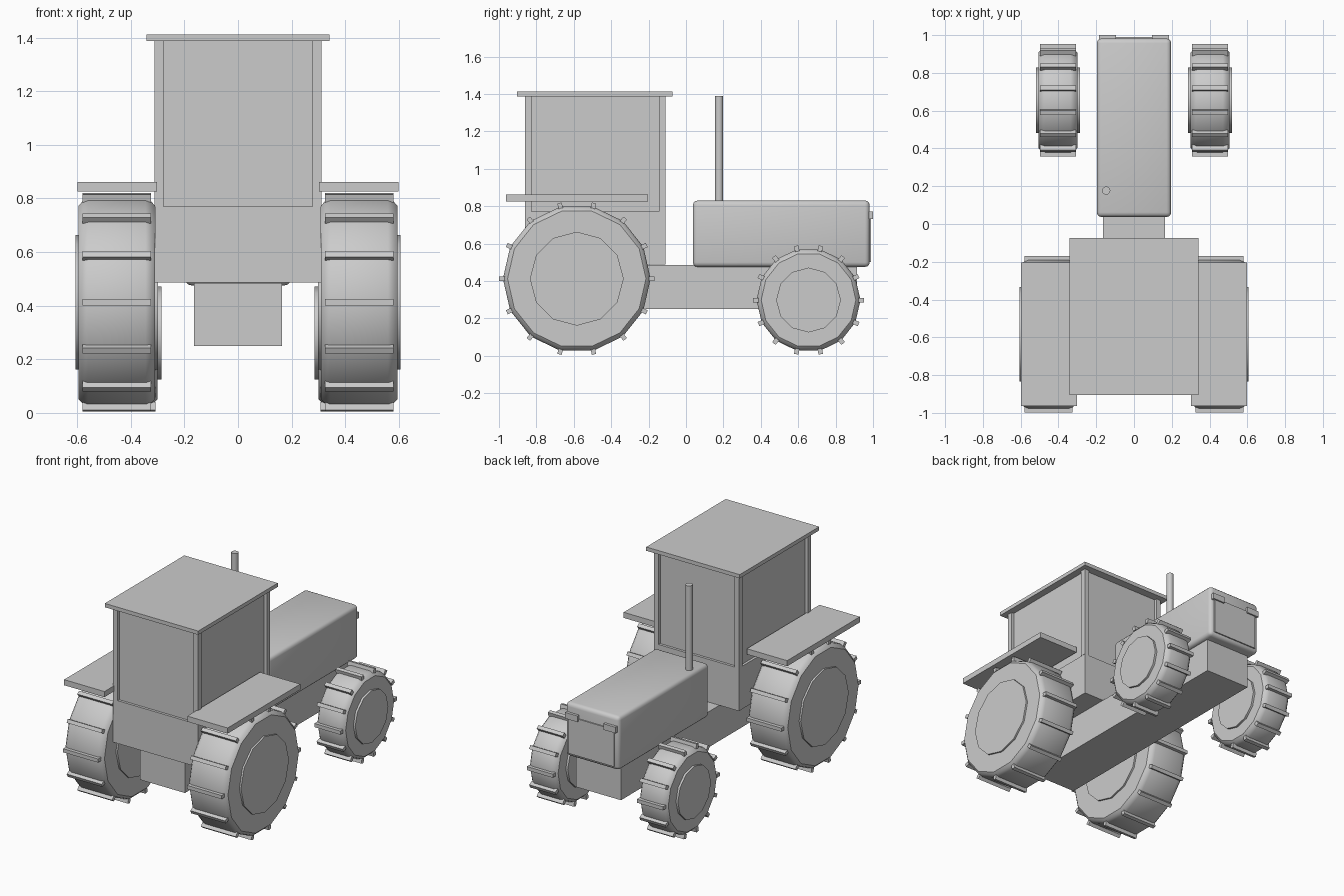
import bpy, bmesh, math
from mathutils import Matrix, Vector

cube = bpy.data.objects.get("Cube")
if cube:
    bpy.data.objects.remove(cube, do_unlink=True)

grey = bpy.data.materials.new("plain_grey")
grey.use_nodes = True
COLOUR = (0.6, 0.6, 0.6, 1)
grey.diffuse_color = COLOUR
grey.node_tree.nodes["Principled BSDF"].inputs["Base Color"].default_value = COLOUR


def finish(name, bm, smooth=None):
    bmesh.ops.recalc_face_normals(bm, faces=bm.faces)
    mesh = bpy.data.meshes.new(name)
    bm.to_mesh(mesh)
    bm.free()
    mesh.materials.append(grey)
    obj = bpy.data.objects.new(name, mesh)
    bpy.context.collection.objects.link(obj)
    if smooth:
        bpy.ops.object.select_all(action='DESELECT')
        obj.select_set(True)
        bpy.context.view_layer.objects.active = obj
        bpy.ops.object.shade_smooth_by_angle(angle=math.radians(smooth))
    return obj


def box(name, x, y, z, bevel=0):
    """Box given by its (low, high) range on each axis."""
    lo, hi = Vector((x[0], y[0], z[0])), Vector((x[1], y[1], z[1]))
    bm = bmesh.new()
    bmesh.ops.create_cube(bm, size=1, matrix=Matrix.Translation((lo + hi) / 2)
                          @ Matrix.Diagonal((*(hi - lo), 1)))
    if bevel:
        bmesh.ops.bevel(bm, geom=bm.edges[:], offset=bevel, segments=3,
                        profile=0.5, affect='EDGES')
    return finish(name, bm, 40 if bevel else None)


def lathe_x(name, centre, profile, sides):
    """Closed solid turned about the x axis from (x offset, radius) pairs."""
    bm = bmesh.new()
    rings = []
    for dx, r in profile:
        rings.append([bm.verts.new(centre + Vector((
            dx, r * math.cos(a), r * math.sin(a))))
            for a in (math.tau * i / sides for i in range(sides))])
    for a, b in zip(rings, rings[1:]):
        for i in range(sides):
            j = (i + 1) % sides
            bm.faces.new((a[i], a[j], b[j], b[i]))
    bm.faces.new(rings[0])
    bm.faces.new(rings[-1])
    return finish(name, bm, 32)


def wheel(name, centre, radius, width, lug_radius, lug_width, hub_radius, hub_width):
    centre = Vector(centre)
    w = width / 2
    half = [(w, radius - 0.025), (w - 0.015, radius - 0.008), (w - 0.035, radius)]
    profile = half + [(-x, r) for x, r in reversed(half)]
    lathe_x(name + "_tyre", centre, profile, LUGS)
    h = hub_width / 2
    lathe_x(name + "_hub", centre, [(h, hub_radius), (-h, hub_radius)], 12)
    # tread bars around the tyre
    bm = bmesh.new()
    for i in range(LUGS):
        bmesh.ops.create_cube(bm, size=1, matrix=Matrix.Translation(centre)
                              @ Matrix.Rotation(math.tau * i / LUGS, 4, 'X')
                              @ Matrix.Translation((0, lug_radius - 0.015, 0))
                              @ Matrix.Diagonal((lug_width, 0.03, 0.024, 1)))
    finish(name + "_tread", bm)


LUGS = 14

# frame, engine cover and nose
box("chassis", (-0.165, 0.165), (-0.79, 0.915), (0.25, 0.485))
box("engine_hood", (-0.197, 0.197), (0.037, 0.982), (0.475, 0.83), bevel=0.025)
box("grille", (-0.165, 0.165), (0.97, 0.99), (0.5, 0.745))

# cab
box("cab_base", (-0.31, 0.31), (-0.862, -0.11), (0.487, 0.77))
box("cab_glass", (-0.293, 0.293), (-0.845, -0.127), (0.77, 1.387))
box("roof", (-0.342, 0.342), (-0.904, -0.073), (1.387, 1.412))

# exhaust pipe
bm = bmesh.new()
bmesh.ops.create_cone(bm, cap_ends=True, segments=12, radius1=0.022, radius2=0.022,
                      depth=0.59, matrix=Matrix.Translation((-0.147, 0.177, 1.095)))
finish("exhaust_pipe", bm, 40)

# paired parts
for side, s in (("left", 1), ("right", -1)):
    def span(a, b):
        return sorted((s * a, s * b))
    box(side + "_headlight", span(0.095, 0.185), (0.97, 1.0), (0.73, 0.77))
    box(side + "_fender", span(0.303, 0.598), (-0.963, -0.203), (0.825, 0.862))
    for end, y in (("rear", -0.862), ("front", -0.145)):
        box(f"{side}_{end}_cab_pillar", span(0.277, 0.312), (y, y + 0.035), (0.77, 1.387))
    wheel(side + "_rear_wheel", (s * 0.452, -0.584, 0.412),
          0.395, 0.285, 0.415, 0.255, 0.251, 0.308)
    wheel(side + "_front_wheel", (s * 0.403, 0.655, 0.298),
          0.278, 0.206, 0.297, 0.19, 0.173, 0.234)
